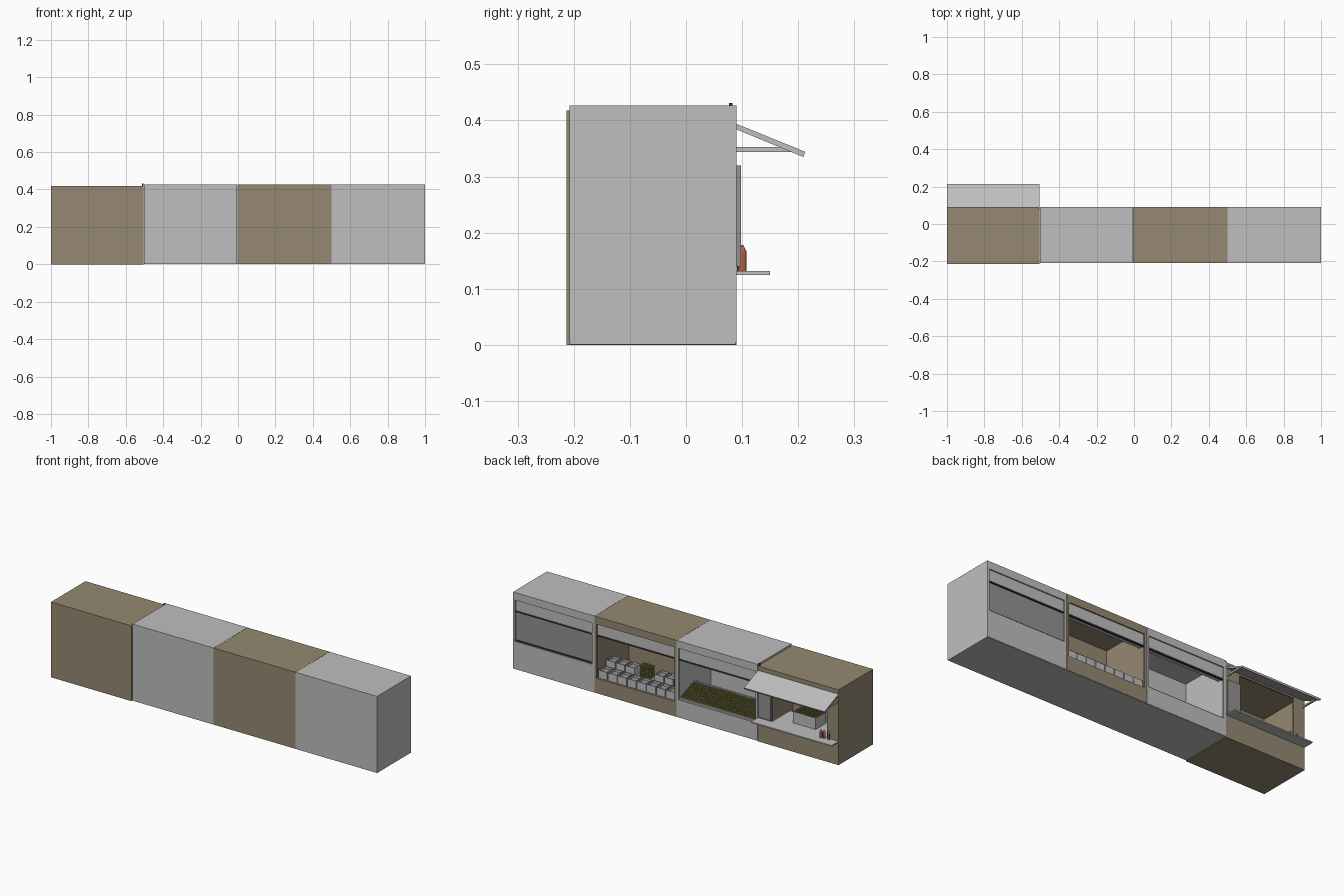
import bpy, bmesh, math, random
from mathutils import Matrix, Vector

if "Cube" in bpy.data.objects:
    bpy.data.objects.remove(bpy.data.objects["Cube"])

random.seed(4)


def material(name, col):
    m = bpy.data.materials.new(name)
    m.diffuse_color = (*col, 1)
    m.use_nodes = True
    m.node_tree.nodes["Principled BSDF"].inputs["Base Color"].default_value = m.diffuse_color
    return m


BROWN = material("tan_wall", (0.30, 0.25, 0.165))
GREY = material("light_grey", (0.52, 0.52, 0.52))
STEEL = material("shutter_grey", (0.29, 0.29, 0.30))
DARK = material("dark_trim", (0.04, 0.04, 0.04))
OLIVE = material("olive_produce", (0.19, 0.19, 0.05))
RED = material("sauce_red", (0.50, 0.13, 0.06))


def finish(name, bm, mat):
    me = bpy.data.meshes.new(name)
    bm.to_mesh(me)
    bm.free()
    me.materials.append(mat)
    ob = bpy.data.objects.new(name, me)
    bpy.context.collection.objects.link(ob)
    return ob


def boxes(name, mat, *ranges):
    """One object from boxes given as (x0, x1, y0, y1, z0, z1)."""
    bm = bmesh.new()
    for x0, x1, y0, y1, z0, z1 in ranges:
        mtx = Matrix.Translation(((x0 + x1) / 2, (y0 + y1) / 2, (z0 + z1) / 2)) @ \
            Matrix.Diagonal((x1 - x0, y1 - y0, z1 - z0, 1))
        bmesh.ops.create_cube(bm, size=1, matrix=mtx)
    return finish(name, bm, mat)


def prism(name, mat, x0, x1, profile):
    """Extrude a (y, z) profile along x."""
    bm = bmesh.new()
    f = bm.faces.new([bm.verts.new((x0, y, z)) for y, z in profile])
    ext = bmesh.ops.extrude_face_region(bm, geom=[f])
    bmesh.ops.translate(bm, vec=(x1 - x0, 0, 0),
                        verts=[v for v in ext["geom"] if isinstance(v, bmesh.types.BMVert)])
    bmesh.ops.recalc_face_normals(bm, faces=bm.faces)
    return finish(name, bm, mat)


def balls(name, mat, points, r):
    bm = bmesh.new()
    for p in points:
        bmesh.ops.create_icosphere(bm, subdivisions=1, radius=r, matrix=Matrix.Translation(p))
    return finish(name, bm, mat)


def open_tub(name, mat, tubs, t=0.003):
    """Open-topped tubs, each (x0, x1, y0, y1, z0, z1)."""
    parts = []
    for x0, x1, y0, y1, z0, z1 in tubs:
        parts += [(x0, x1, y0, y1, z0, z0 + t), (x0, x0 + t, y0, y1, z0 + t, z1),
                  (x1 - t, x1, y0, y1, z0 + t, z1), (x0 + t, x1 - t, y0, y0 + t, z0 + t, z1),
                  (x0 + t, x1 - t, y1 - t, y1, z0 + t, z1)]
    return boxes(name, mat, *parts)


YF, W = 0.09, 0.008      # serving side of every stall, wall thickness


def stall(name, mat, x0, x1, yb, z0, z1, left, right, sill, head):
    """Hollow stall with a serving opening in the +y wall."""
    f, r = z0 + W, z1 - W
    boxes(name + "_shell", mat,
          (x0, x1, yb, YF, r, z1), (x0, x1, yb, YF, z0, f),
          (x0, x1, yb, yb + W, f, r),
          (x0, x0 + W, yb + W, YF, f, r), (x1 - W, x1, yb + W, YF, f, r),
          (x0 + W, x1 - W, YF - W, YF, f, sill), (x0 + W, x1 - W, YF - W, YF, head, r),
          (x0 + W, left, YF - W, YF, sill, head), (right, x1 - W, YF - W, YF, sill, head))


def shutter_box(name, x0, x1):
    boxes(name + "_shutter_box", GREY, (x0, x1, 0.045, 0.083, 0.325, 0.385))
    boxes(name + "_shutter_edge", DARK, (x0, x1, 0.074, 0.085, 0.317, 0.325))


# four stalls side by side
stall("snack_stall", BROWN, -1.0, -0.505, -0.213, 0.0, 0.418, -0.93, -0.59, 0.125, 0.375)
stall("produce_stall", GREY, -0.503, -0.005, -0.208, 0.004, 0.427, -0.49, -0.018, 0.10, 0.385)
stall("bin_stall", BROWN, -0.004, 0.499, -0.208, 0.004, 0.427, 0.009, 0.486, 0.085, 0.385)
stall("closed_stall", GREY, 0.50, 1.0, -0.208, 0.004, 0.427, 0.513, 0.987, 0.155, 0.385)
boxes("base_plates", GREY, (-0.503, 1.0, -0.207, 0.088, 0.001, 0.004))
boxes("roof_catch", DARK, (-0.512, -0.505, 0.077, 0.083, 0.418, 0.431))

# roller shutters
for nm, a, b in (("produce", -0.494, -0.014), ("bin", 0.005, 0.490), ("closed", 0.509, 0.991)):
    shutter_box(nm, a, b)
boxes("closed_shutter", STEEL, (0.510, 0.990, 0.070, 0.078, 0.155, 0.325))
boxes("closed_shutter_bar", DARK, (0.513, 0.987, 0.078, 0.084, 0.155, 0.161))

# snack stall: awning, struts, counter, side panel
prism("awning", GREY, -1.0, -0.505, [(0.09, 0.384), (0.209, 0.335), (0.213, 0.344), (0.09, 0.394)])
boxes("awning_struts", GREY, *[(x, x + 0.01, 0.09, 0.188, 0.344, 0.353) for x in (-0.995, -0.52)])
boxes("counter", GREY, (-1.0, -0.505, 0.09, 0.15, 0.125, 0.132),
      (-0.93, -0.59, -0.07, 0.09, 0.125, 0.132))
boxes("side_panel", STEEL, (-0.588, -0.51, 0.09, 0.098, 0.14, 0.32))

# snack cooker with filled top
open_tub("cooker", GREY, [(-0.825, -0.685, -0.05, 0.04, 0.132, 0.195)])
boxes("cooker_filling", OLIVE, (-0.822, -0.688, -0.047, 0.037, 0.135, 0.19))
balls("cooker_snacks", OLIVE,
      [Vector((-0.813 + i * 0.0129, -0.038 + j * 0.0132, 0.193)) for i in range(10) for j in range(6)], 0.006)

# sauce bottles
for name, mat, pts in (("red_bottles", RED, ((-0.90, 0.101), (-0.918, 0.099))),
                       ("grey_bottle", STEEL, ((-0.945, 0.098),))):
    bm = bmesh.new()
    for x, y in pts:
        for r1, r2, za, zb in ((0.007, 0.007, 0.132, 0.166), (0.007, 0.001, 0.166, 0.178)):
            bmesh.ops.create_cone(bm, cap_ends=True, segments=12, radius1=r1, radius2=r2, depth=zb - za,
                                  matrix=Matrix.Translation((x, y, (za + zb) / 2)))
    finish(name, bm, mat).data.shade_smooth()
    ob = bpy.data.objects[name]
    bpy.context.view_layer.objects.active = ob
    bpy.ops.object.select_all(action='DESELECT')
    ob.select_set(True)
    bpy.ops.object.shade_smooth_by_angle()

# produce stall: sloping tray heaped with round produce
prism("produce_tray", GREY, -0.494, -0.014,
      [(0.081, 0.09), (0.081, 0.108), (0.074, 0.108), (0.074, 0.10), (-0.052, 0.142),
       (-0.052, 0.152), (-0.06, 0.152), (-0.06, 0.09)])
heap = []
for i in range(40):
    for j in range(11):
        t = (j + 0.5) / 11
        heap.append(Vector((-0.487 + i * 0.012 + random.uniform(-.002, .002),
                            0.073 - t * 0.124, 0.103 + t * 0.042 + random.uniform(0, .003))))
balls("produce_heap", OLIVE, heap, 0.007)

# bin stall: two stepped rows of tubs on a stand
boxes("bin_stand", BROWN, (0.005, 0.490, 0.015, 0.081, 0.06, 0.085),
      (0.005, 0.490, -0.06, 0.015, 0.06, 0.115))
tubs = []
for i in range(8):
    x = 0.013 + i * 0.0595
    tubs.append((x, x + 0.054, 0.02, 0.079, 0.085, 0.128))
    if i not in (3, 4):
        tubs.append((x, x + 0.054, -0.05, 0.01, 0.115, 0.158))
open_tub("bins", GREY, tubs)
boxes("bin_contents", STEEL, *[(a + .003, b - .003, c + .003, d - .003, e + .003, f - .012)
                               for a, b, c, d, e, f in tubs])

# stack of round produce in the middle and boards on the rear wall
balls("jar_stack", OLIVE, [Vector((0.225 + i * 0.014, -0.035 + j * 0.014, 0.122 + k * 0.013))
                           for i in range(5) for j in range(3) for k in range(5)], 0.008)
boxes("rear_boards", BROWN, (0.05, 0.17, -0.20, -0.185, 0.17, 0.29), (0.21, 0.33, -0.20, -0.185, 0.20, 0.29))
boxes("rear_shelf", GREY, (0.03, 0.36, -0.20, -0.15, 0.295, 0.302))
